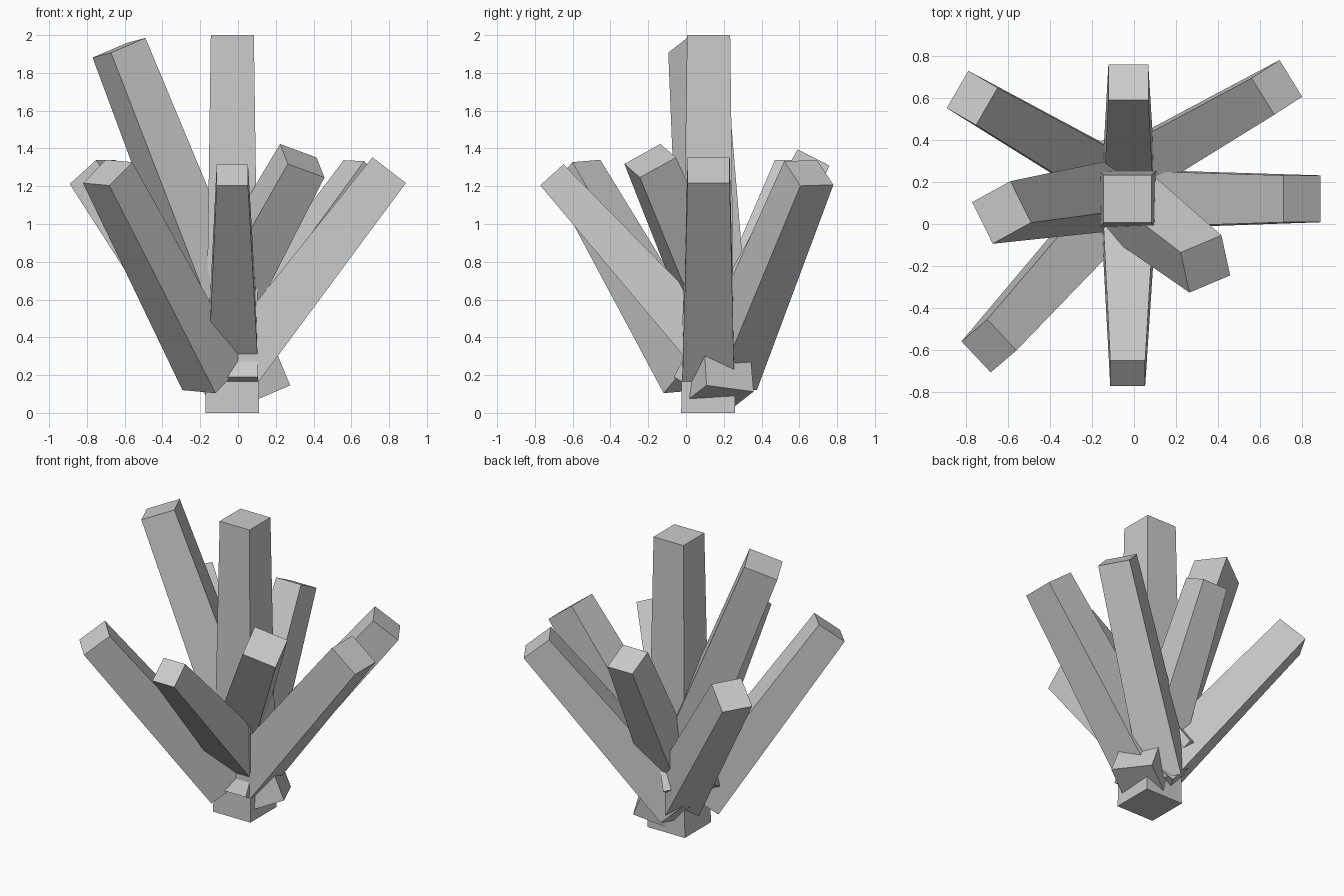
import bpy
import bmesh
from mathutils import Vector

if "Cube" in bpy.data.objects:
    bpy.data.objects.remove(bpy.data.objects["Cube"])


def crystal(name, base, tip, base_width, tip_width, edge):
    """Tapered square prism from base centre to tip centre; edge sets the roll."""
    base, tip = Vector(base), Vector(tip)
    axis = (tip - base).normalized()
    u = Vector(edge)
    u = (u - axis * u.dot(axis)).normalized()
    v = axis.cross(u)
    bm = bmesh.new()
    rings = []
    for centre, width in ((base, base_width), (tip, tip_width)):
        rings.append([bm.verts.new(centre + (u * a + v * b) * width / 2)
                      for a, b in ((-1, -1), (1, -1), (1, 1), (-1, 1))])
    low, high = rings
    bm.faces.new(low[::-1])
    bm.faces.new(high)
    for i in range(4):
        j = (i + 1) % 4
        bm.faces.new((low[i], low[j], high[j], high[i]))
    mesh = bpy.data.meshes.new(name)
    bm.to_mesh(mesh)
    bm.free()
    bpy.context.collection.objects.link(bpy.data.objects.new(name, mesh))


# Upright middle crystal and the tall one leaning left
crystal("centre_crystal", (-.03, .117, 0), (-.03, .12, 2), .285, .228, (1, 0, 0))
crystal("tall_left_crystal", (.10, .17, .08), (-.63, .055, 1.933), .28, .222, (.18, .10, .085))

# Shorter crystals fanning out around the middle
crystal("back_left_crystal", (-.02, .166, .176), (-.77, .60, 1.275), .26, .205, (.5, .866, 0))
crystal("back_crystal", (-.025, .05, .13), (-.027, .675, 1.352), .26, .19, (1, 0, 0))
crystal("back_right_crystal", (-.085, .21, .20), (.68, .65, 1.27), .26, .205, (.11, -.17, 0))
crystal("right_crystal", (-.09, .118, .13), (.80, .12, 1.285), .28, .223, (0, 1, 0))
crystal("front_right_crystal", (-.21, .24, .34), (.34, -.19, 1.335), .28, .222, (.19, .08, -.07))
crystal("front_crystal", (-.025, .19, .27), (-.03, -.71, 1.26), .27, .166, (1, 0, 0))
crystal("front_left_crystal", (-.13, .04, .19), (-.69, -.58, 1.272), .255, .203, (-.14, .14, .02))
